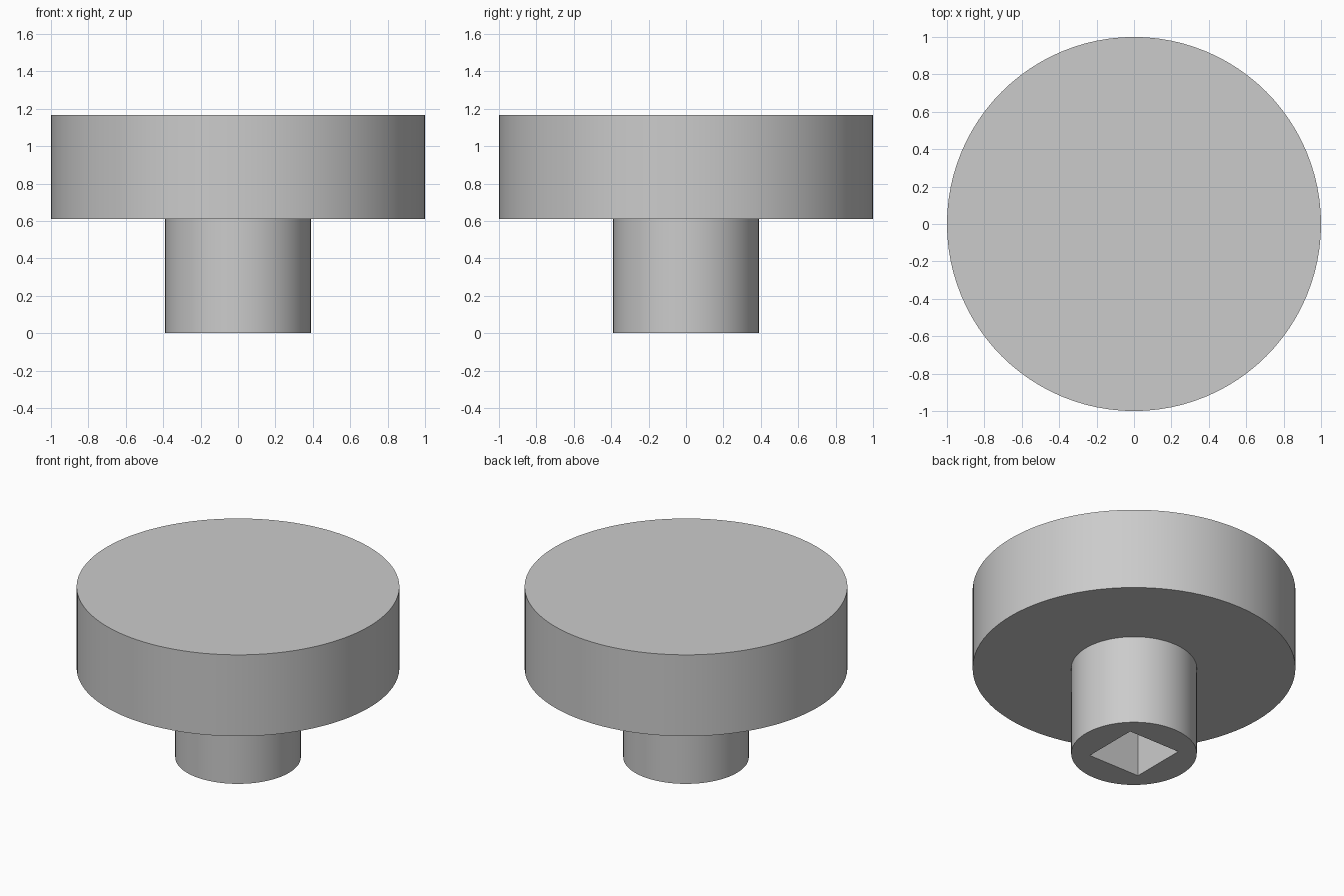
import bpy
import bmesh
from mathutils import Matrix

cube = bpy.data.objects.get("Cube")
if cube:
    bpy.data.objects.remove(cube, do_unlink=True)

SIDES = 96
HEAD_R, STEM_R = 1.0, 0.389
STEM_H, TOTAL_H = 0.611, 1.167
SOCKET_W, SOCKET_DEPTH = 0.389, 0.6

grey = bpy.data.materials.new("plain grey")
grey.use_nodes = True
colour = (0.6, 0.6, 0.6, 1)
grey.diffuse_color = colour
grey.node_tree.nodes["Principled BSDF"].inputs["Base Color"].default_value = colour


def add_object(name, bm):
    mesh = bpy.data.meshes.new(name)
    bmesh.ops.recalc_face_normals(bm, faces=bm.faces)
    bm.to_mesh(mesh)
    bm.free()
    mesh.materials.append(grey)
    obj = bpy.data.objects.new(name, mesh)
    bpy.context.collection.objects.link(obj)
    return obj


# Knob: stacked rings form the stem, the underside of the head and its rim
bm = bmesh.new()
profile = [(STEM_R, 0), (STEM_R, STEM_H), (HEAD_R, STEM_H), (HEAD_R, TOTAL_H)]
rings = [bmesh.ops.create_circle(bm, segments=SIDES, radius=r,
                                 matrix=Matrix.Translation((0, 0, z)))["verts"]
         for r, z in profile]
for low, high in zip(rings, rings[1:]):
    for i in range(SIDES):
        j = (i + 1) % SIDES
        bm.faces.new((low[i], low[j], high[j], high[i]))
bm.faces.new(rings[0])
bm.faces.new(rings[-1])
knob = add_object("knob", bm)

# Square spindle socket cut into the bottom of the stem
bm = bmesh.new()
bmesh.ops.create_cube(bm, size=1, matrix=Matrix.Diagonal(
    (SOCKET_W, SOCKET_W, 2 * SOCKET_DEPTH, 1)))
cutter = add_object("socket_cutter", bm)
cutter.hide_render = True

cut = knob.modifiers.new("socket", "BOOLEAN")
cut.operation = "DIFFERENCE"
cut.solver = "EXACT"
cut.object = cutter

# Apply the cut, then drop the cutter
bpy.ops.object.select_all(action="DESELECT")
bpy.context.view_layer.objects.active = knob
knob.select_set(True)
bpy.ops.object.modifier_apply(modifier=cut.name)
bpy.data.objects.remove(cutter, do_unlink=True)

# Smooth curved walls with crisp edges
bpy.ops.object.shade_smooth_by_angle()
